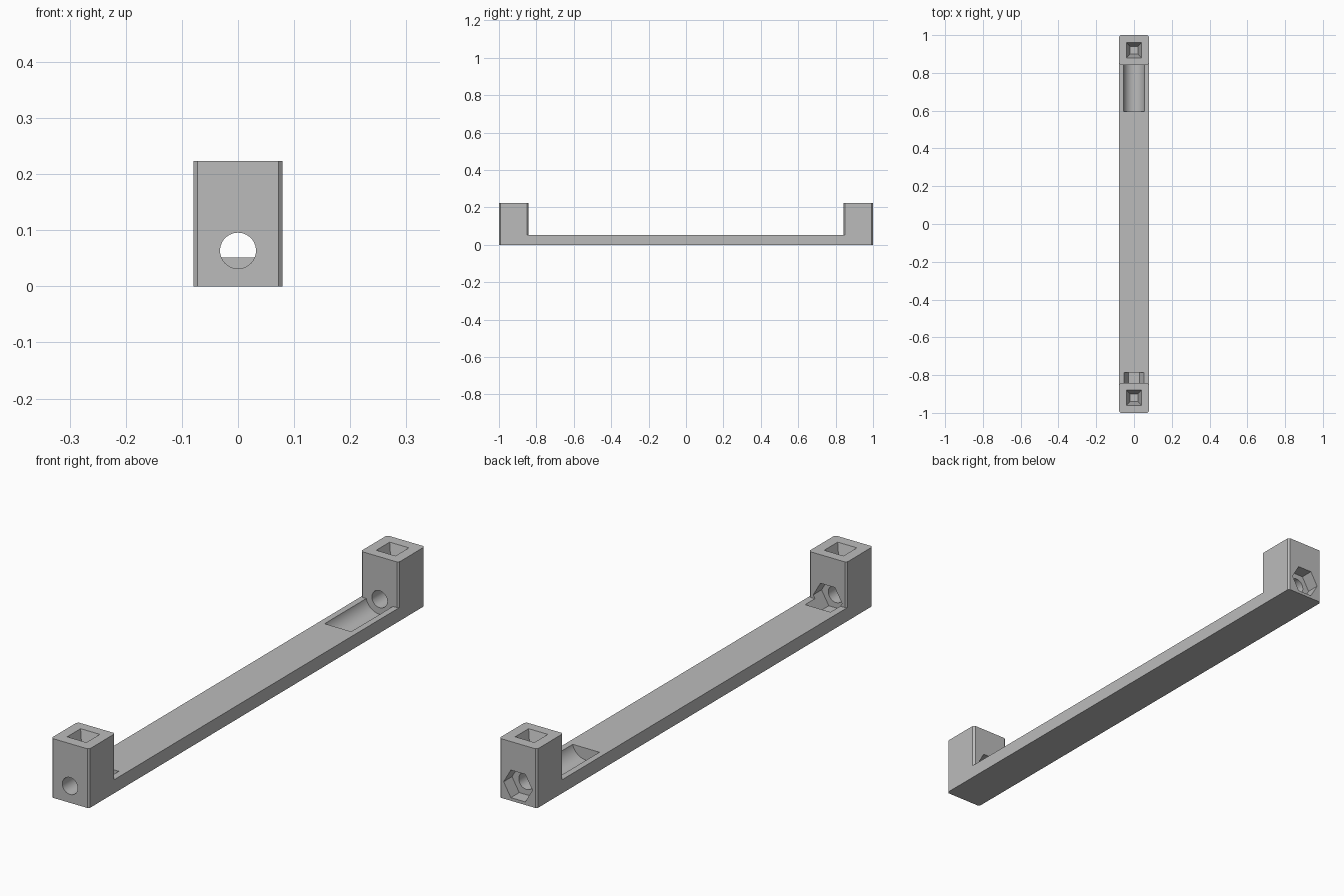
import bpy
import math
from mathutils import Matrix

if "Cube" in bpy.data.objects:
    bpy.data.objects.remove(bpy.data.objects["Cube"], do_unlink=True)

HALF_W = 0.079      # half width of the bar
BAR_H = 0.051       # bar thickness
POST_H = 0.223      # post height
POST_IN = 0.843     # inner face of each post
CHAMFER = 0.007
BORE_Z = 0.0635     # height of the bolt axis

grey = bpy.data.materials.new("plain grey")
grey.use_nodes = True
colour = (0.5, 0.5, 0.5, 1)
grey.diffuse_color = colour
grey.node_tree.nodes["Principled BSDF"].inputs["Base Color"].default_value = colour


def make_object(name, verts, faces):
    mesh = bpy.data.meshes.new(name)
    mesh.from_pydata(verts, [], faces)
    mesh.materials.append(grey)
    obj = bpy.data.objects.new(name, mesh)
    bpy.context.collection.objects.link(obj)
    return obj


def loft(name, bottom, top):
    """Closed solid between two matching counter-clockwise rings."""
    n = len(bottom)
    sides = [(i, (i + 1) % n, n + (i + 1) % n, n + i) for i in range(n)]
    caps = [tuple(reversed(range(n))), tuple(range(n, 2 * n))]
    return make_object(name, bottom + top, sides + caps)


def box(name, hx, y0, y1, z0, z1):
    ring = [(-hx, y0), (hx, y0), (hx, y1), (-hx, y1)]
    return loft(name, [(x, y, z0) for x, y in ring], [(x, y, z1) for x, y in ring])


def rod(name, sides, radius, y0, y1):
    """Prism along y on the bolt axis, with a corner pointing to +x."""
    angles = [-math.tau * i / sides for i in range(sides)]
    ring = [(radius * math.cos(a), BORE_Z + radius * math.sin(a)) for a in angles]
    return loft(name, [(x, y0, z) for x, z in ring], [(x, y1, z) for x, z in ring])


def combine(target, tool, operation):
    mod = target.modifiers.new(operation.lower(), 'BOOLEAN')
    mod.operation = operation
    mod.solver = 'EXACT'
    mod.object = tool
    bpy.context.view_layer.objects.active = target
    bpy.ops.object.modifier_apply(modifier=mod.name)
    bpy.data.objects.remove(tool, do_unlink=True)


def post(side):
    """Chamfered end post."""
    mid, hy, c = side * (1 + POST_IN) / 2, (1 - POST_IN) / 2, CHAMFER
    ring = [(-HALF_W + c, -hy), (HALF_W - c, -hy), (HALF_W, -hy + c), (HALF_W, hy - c),
            (HALF_W - c, hy), (-HALF_W + c, hy), (-HALF_W, hy - c), (-HALF_W, -hy + c)]
    return loft("post", [(x, mid + y, 0) for x, y in ring],
                [(x, mid + y, POST_H) for x, y in ring])


def tapered_pocket(side):
    """Square socket in the post top, narrowing downward."""
    depth, rim, floor, extra = 0.07, 0.04, 0.021, 0.01
    mid = side * 0.92
    flare = rim + (rim - floor) * extra / depth
    corners = [(-1, -1), (1, -1), (1, 1), (-1, 1)]
    return loft("pocket", [(x * floor, mid + y * floor, POST_H - depth) for x, y in corners],
                [(x * flare, mid + y * flare, POST_H + extra) for x, y in corners])


# Bar with a post at each end
bracket = box("bracket_bar", HALF_W, -0.92, 0.92, 0, BAR_H)
for side in (-1, 1):
    combine(bracket, post(side), 'UNION')

# Top sockets and bolt bores in both posts
for side in (-1, 1):
    combine(bracket, tapered_pocket(side), 'DIFFERENCE')
combine(bracket, rod("front_bore", 48, 0.032, -1.05, -0.8), 'DIFFERENCE')
combine(bracket, rod("back_bore", 48, 0.032, 0.8, 1.05), 'DIFFERENCE')

# Hexagonal nut seats
combine(bracket, rod("front_nut_seat", 6, 0.06, -0.893, -0.785), 'DIFFERENCE')
combine(bracket, rod("back_nut_seat", 6, 0.06, 0.95, 1.05), 'DIFFERENCE')

# Rounded trough for the bolt, in the bar only
combine(bracket, rod("trough", 64, 0.057, 0.595, POST_IN), 'DIFFERENCE')

# Smooth shading on the round surfaces only
bpy.ops.object.select_all(action='DESELECT')
bracket.select_set(True)
bpy.context.view_layer.objects.active = bracket
bpy.ops.object.shade_smooth_by_angle(angle=math.radians(25))
